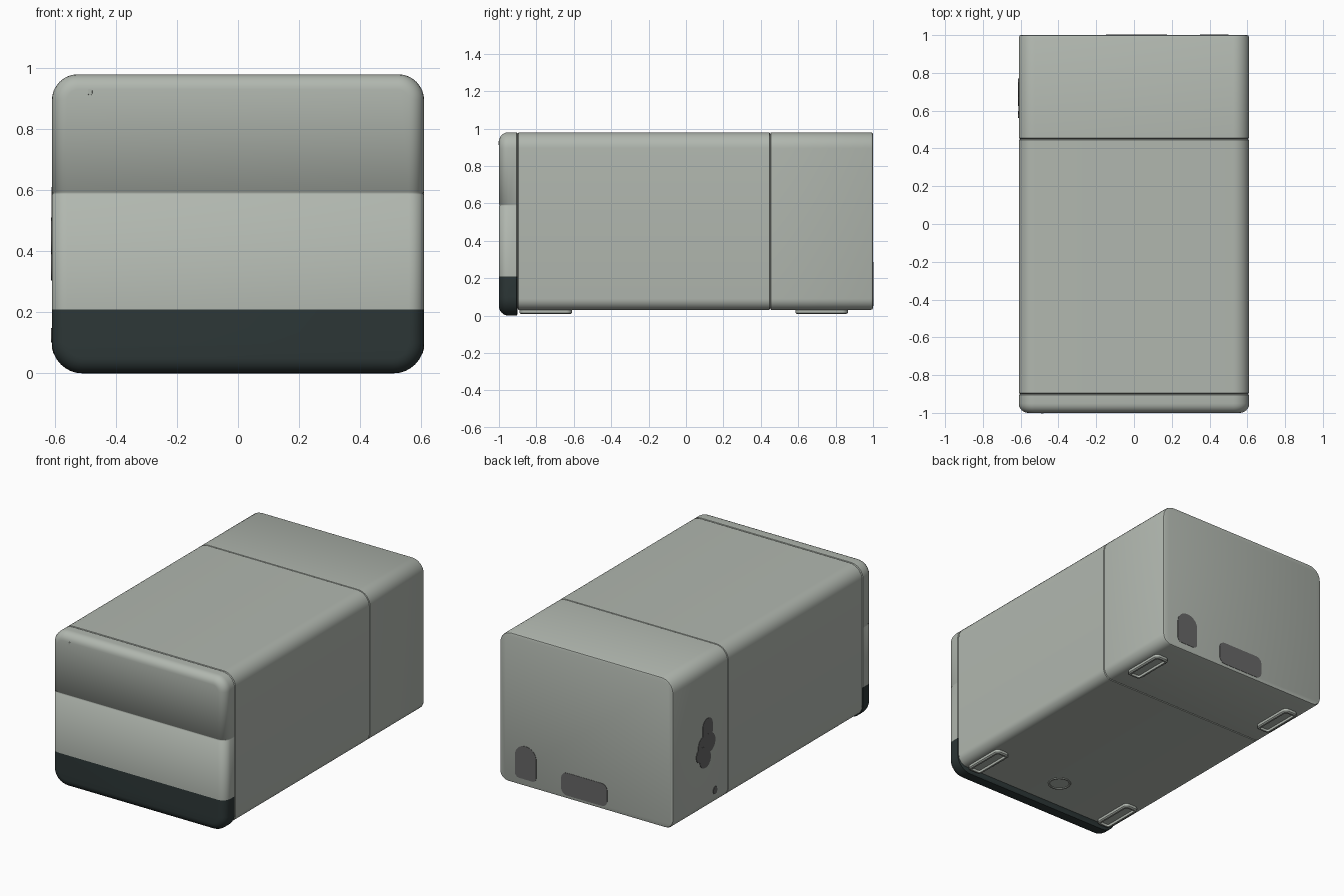
import bpy, bmesh, math
from mathutils import Vector

if "Cube" in bpy.data.objects:
    bpy.data.objects.remove(bpy.data.objects["Cube"])


def material(name, rgb):
    m = bpy.data.materials.new(name)
    m.diffuse_color = (*rgb, 1)
    m.use_nodes = True
    m.node_tree.nodes["Principled BSDF"].inputs["Base Color"].default_value = m.diffuse_color
    return m


CASE = material("pale grey green", (0.44, 0.475, 0.43))
DARK = material("dark slate", (0.026, 0.038, 0.038))
GREY = material("mid grey", (0.135, 0.135, 0.135))

# Maps (across, up, along) of a loft onto the world axes
ALONG_Y = lambda u, v, w: (u, w, v)
ALONG_Z = lambda u, v, w: (u, v, w)
ALONG_X = lambda u, v, w: (w, u, v)


def outline(u0, u1, v0, v1, r_low, r_top, inset, n=8):
    """Rounded rectangle, shrunk by inset."""
    pts = []
    for cu, cv, r, start in ((u1, v1, r_top, 0), (u0, v1, r_top, 90),
                             (u0, v0, r_low, 180), (u1, v0, r_low, 270)):
        mu = cu - r if cu == u1 else cu + r
        mv = cv - r if cv == v1 else cv + r
        # a radius smaller than the inset pulls the corner centre inward
        k = max(r - inset, 0.002)
        d = inset + k - r
        mu += -d if cu == u1 else d
        mv += -d if cv == v1 else d
        for i in range(n + 1):
            a = math.radians(start + 90 * i / n)
            pts.append((mu + k * math.cos(a), mv + k * math.sin(a)))
    return pts


def loft(name, rect, radii, rings, axes, mat):
    """Skin rounded rectangles; rings are (position along, inset)."""
    bm = bmesh.new()
    rows = []
    for w, inset in rings:
        rows.append([bm.verts.new(axes(u, v, w)) for u, v in outline(*rect, *radii, inset)])
    for a, b in zip(rows, rows[1:]):
        for i in range(len(a)):
            j = (i + 1) % len(a)
            bm.faces.new((a[i], a[j], b[j], b[i]))
    bm.faces.new(rows[0])
    bm.faces.new(rows[-1])
    bmesh.ops.recalc_face_normals(bm, faces=bm.faces)
    return finish(name, bm, [mat])


def finish(name, bm, mats):
    me = bpy.data.meshes.new(name)
    bm.to_mesh(me)
    bm.free()
    for m in mats:
        me.materials.append(m)
    ob = bpy.data.objects.new(name, me)
    bpy.context.collection.objects.link(ob)
    bpy.context.view_layer.objects.active = ob
    ob.select_set(True)
    bpy.ops.object.shade_smooth_by_angle(angle=math.radians(35))
    ob.select_set(False)
    return ob


# Main case, with the seam of the rear section cut in as a groove
loft("main_case", (-0.61, 0.61, 0.03, 0.98), (0.06, 0.085),
     [(-0.91, 0.01), (-0.9, 0.008), (-0.895, 0), (0.446, 0), (0.45, 0.01), (0.454, 0),
      (0.988, 0), (0.997, 0.004), (1.0, 0.012)], ALONG_Y, CASE)

# Front panel with a rounded front edge
R = 0.05
edge = [(-1 + R - R * math.sin(t), R - R * math.cos(t))
        for t in (math.pi / 2 * i / 6 for i in range(6, -1, -1))]
panel = loft("front_panel", (-0.61, 0.61, 0.0, 0.98), (0.1, 0.085),
             edge + [(-0.905, 0), (-0.9, 0.008)], ALONG_Y, CASE)
panel.data.materials.append(DARK)
bm = bmesh.new()
bm.from_mesh(panel.data)
for z in (0.21, 0.586, 0.59, 0.594):
    bmesh.ops.bisect_plane(bm, geom=bm.verts[:] + bm.edges[:] + bm.faces[:],
                           plane_co=(0, 0, z), plane_no=(0, 0, 1))
# shallow drawer seam
for v in bm.verts:
    if abs(v.co.z - 0.59) < 1e-4 and v.co.y < -0.92:
        v.co.y += 0.005
        v.co.x *= 0.993
# dark lower band
for f in bm.faces:
    f.material_index = int(f.calc_center_median().z < 0.21)
bm.to_mesh(panel.data)
bm.free()

# Four long feet with a recessed underside
for sx in (-0.5, 0.5):
    for label, y in (("front", -0.75), ("rear", 0.725)):
        side = "left" if sx < 0 else "right"
        loft(f"{label}_{side}_foot", (sx - 0.05, sx + 0.05, y - 0.14, y + 0.14), (0.03, 0.03),
             [(0.04, 0), (0.014, 0), (0.008, 0.008), (0.008, 0.018), (0.022, 0.02)],
             ALONG_Z, CASE)

# Low ring on the underside
loft("underside_ring", (-0.07, 0.07, -0.76, -0.62), (0.07, 0.07),
     [(0.035, 0), (0.025, 0.003), (0.025, 0.012), (0.0295, 0.014)], ALONG_Z, CASE)

# Sockets on the back
loft("power_socket", (0.35, 0.5, 0.075, 0.285), (0.03, 0.073),
     [(0.99, 0), (1.002, 0)], ALONG_Y, GREY)
loft("port_plate", (-0.148, 0.175, 0.052, 0.195), (0.04, 0.04),
     [(0.99, 0), (1.002, 0)], ALONG_Y, GREY)

# Vent on the left side made of overlapping rounded openings
for i, (y, z, w, h) in enumerate(((0.655, 0.54, 0.1, 0.14), (0.665, 0.45, 0.17, 0.12),
                                  (0.68, 0.36, 0.11, 0.11), (0.72, 0.4, 0.1, 0.09))):
    r = min(w, h) / 2 - 0.003
    face = -0.612 - 0.0004 * i
    loft(f"side_vent_{i + 1}", (y - w / 2, y + w / 2, z - h / 2, z + h / 2), (r, r),
         [(-0.6, 0), (face, 0)], ALONG_X, GREY)

# Small lock slot below the vent and indicator on the front
loft("lock_slot", (0.56, 0.6, 0.1, 0.15), (0.018, 0.018),
     [(-0.6, 0), (-0.613, 0.002)], ALONG_X, GREY)
loft("front_indicator", (-0.495, -0.475, 0.91, 0.935), (0.008, 0.008),
     [(-0.98, 0), (-1.003, 0.003)], ALONG_Y, CASE)
